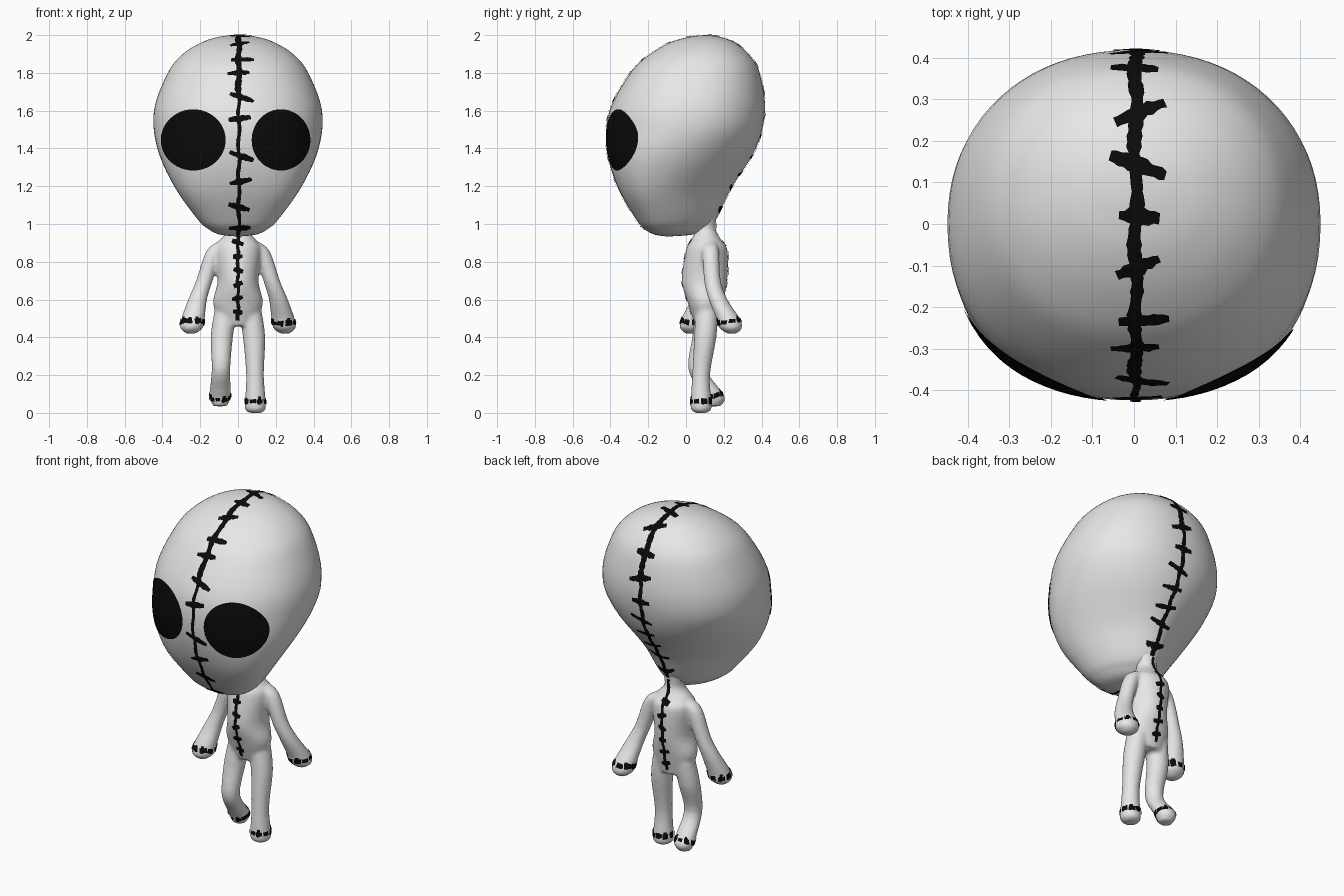
import bpy, bmesh, math, random
from mathutils import Vector
from mathutils.bvhtree import BVHTree

if "Cube" in bpy.data.objects:
    bpy.data.objects.remove(bpy.data.objects["Cube"])

random.seed(4)


def material(name, v):
    m = bpy.data.materials.new(name)
    m.diffuse_color = (v, v, v, 1)
    m.use_nodes = True
    m.node_tree.nodes["Principled BSDF"].inputs["Base Color"].default_value = m.diffuse_color
    return m


CLOTH = material("pale grey cloth", 0.8)
BLACK = material("black thread", 0.003)


def make_object(name, bm, mat):
    me = bpy.data.meshes.new(name)
    bm.to_mesh(me)
    bm.free()
    ob = bpy.data.objects.new(name, me)
    bpy.context.collection.objects.link(ob)
    me.materials.append(mat)
    for p in me.polygons:
        p.use_smooth = True
    return ob


def smooth_rows(rows, sub):
    """Catmull-Rom resampling of a table of rows."""
    out = []
    for i in range(len(rows) - 1):
        a, b, c, d = rows[max(i - 1, 0)], rows[i], rows[i + 1], rows[min(i + 2, len(rows) - 1)]
        for k in range(sub):
            t = k / sub
            out.append([q + t / 2 * (r - p + t * (2 * p - 5 * q + 4 * r - s + t * (3 * (q - r) + s - p)))
                        for p, q, r, s in zip(a, b, c, d)])
    return out + [list(rows[-1])]


def ellipse(row, a):
    x, y, z, rx, ry = row
    return x + rx * math.cos(a), y + ry * math.sin(a), z


def head_section(row, a):
    """Low down, the face side is broad and square and the nape side narrow."""
    x, y, z, rx, ry = row
    k = min(1, max(0, (1.5 - z) / .35))
    c, s = math.cos(a), math.sin(a)
    shift = -.3 * ry * k
    n = 2.15 + .55 * k if s < 0 else 2.15 - .5 * k
    r = ry + shift if s < 0 else ry - shift
    return (x + rx * math.copysign(abs(c) ** (2 / n), c),
            y + shift + r * math.copysign(abs(s) ** (2 / n), s), z)


def loft(bm, rows, seg=32, sub=4, section=ellipse):
    """Skin a stack of horizontal sections: x, y, z, radius x, radius y."""
    rings = [[bm.verts.new(section(row, math.tau * k / seg)) for k in range(seg)]
             for row in smooth_rows(rows, sub)]
    faces = [bm.faces.new((r0[k], r0[(k + 1) % seg], r1[(k + 1) % seg], r1[k]))
             for r0, r1 in zip(rings, rings[1:]) for k in range(seg)]
    faces += [bm.faces.new(rings[0]), bm.faces.new(rings[-1])]
    bmesh.ops.recalc_face_normals(bm, faces=faces)


def slices(*table):
    """z, half width, front y, back y  ->  loft rows."""
    return [(0, (f + b) / 2, z, w, (b - f) / 2) for z, w, f, b in table]


def limb(*table):
    """x, y, z, radius  ->  loft rows."""
    return [(x, y, z, r, r) for x, y, z, r in table]


# Head: big egg leaning back at the crown
bm = bmesh.new()
loft(bm, slices(
    (.935, .02, -.11, -.07), (.945, .1, -.17, .04), (.975, .16, -.222, .1), (1.03, .218, -.268, .158),
    (1.2, .338, -.365, .245), (1.4, .427, -.42, .37), (1.6, .445, -.405, .418),
    (1.8, .372, -.295, .39), (1.9, .292, -.19, .332), (1.965, .185, -.075, .25),
    (1.993, .09, .03, .17), (2, .005, .095, .105)), 80, 5, head_section)
head = make_object("head", bm, CLOTH)

# Body: torso with neck, arms and legs, fused into one skin
bm = bmesh.new()
loft(bm, slices(
    (1.06, .075, .03, .165), (.97, .055, .05, .158), (.91, .10, .025, .19),
    (.86, .122, 0, .22), (.7, .108, -.022, .218), (.58, .132, .01, .195), (.46, .09, .05, .17)))
# Arms: same shape on both sides, one swung back and one forward
for side, swing in ((1, 1), (-1, -.72)):
    loft(bm, limb(*[(side * x, .115 + swing * dy, z, r) for x, dy, z, r in (
        (.08, .01, .905, .03), (.125, .015, .855, .044), (.178, .025, .7, .044),
        (.214, .055, .6, .05), (.238, .108, .5, .062), (.246, .122, .45, .06), (.248, .128, .42, .025))]))
# Straight leg
loft(bm, limb((.065, .11, .54, .06), (.085, .102, .4, .059), (.09, .08, .2, .047),
              (.092, .08, .05, .056), (.092, .08, .015, .052), (.092, .08, 0, .03)))
# Bent leg, foot trailing behind
loft(bm, limb((-.065, .11, .54, .06), (-.086, .092, .4, .059), (-.09, .06, .235, .049),
              (-.094, .128, .12, .056), (-.095, .153, .075, .055), (-.095, .148, .035, .036)))
body = make_object("body", bm, CLOTH)
rm = body.modifiers.new("fuse", 'REMESH')
rm.mode = 'VOXEL'
rm.voxel_size = 0.01
rm.use_smooth_shade = True
sm = body.modifiers.new("soften", 'SMOOTH')
sm.factor = 0.5
sm.iterations = 5

bpy.context.view_layer.update()
deps = bpy.context.evaluated_depsgraph_get()
head_tree = BVHTree.FromObject(head, deps)
body_tree = BVHTree.FromObject(body, deps)


def decal(bm, tree, ray, grid):
    """Thin plate: drop a grid of (u, v) points on a surface along ray(u, v)."""
    rows = []
    for line in grid:
        row = []
        for u, v in line:
            o, d = (Vector(q) for q in ray(u, v))
            co, no, _, _ = tree.ray_cast(o, d)
            if co is None:
                row.append(None)
                continue
            if no.dot(d) < 0:
                no = -no
            row.append((bm.verts.new(co + no * 0.004), d))
        rows.append(row)
    for r0, r1 in zip(rows, rows[1:]):
        for k in range(len(r0) - 1):
            q = (r0[k], r0[k + 1], r1[k + 1], r1[k])
            if None not in q:
                f = bm.faces.new([v for v, _ in q])
                f.normal_update()
                if f.normal.dot(q[0][1]) < 0:
                    f.normal_flip()


def strip(bm, tree, ray, p0, p1, half, wobble=0.0, taper=0.0):
    """Ragged stroke from p0 to p1 in (u, v) space."""
    a, b = Vector(p0), Vector(p1)
    n = max(4, int((b - a).length / 0.012))
    side = (b - a).normalized().orthogonal()
    grid = []
    for i in range(n + 1):
        t = i / n
        h = half * (1 - taper * abs(2 * t - 1)) * random.uniform(0.8, 1.2)
        c = a.lerp(b, t) + side * wobble * math.sin(t * 31)
        grid.append([c + side * h * s / 2 for s in range(-2, 3)])
    decal(bm, tree, ray, grid)


# Eyes: two large black discs laid on the face
for name, cx, rx in (("left_eye", -.235, .17), ("right_eye", .226, .154)):
    bm = bmesh.new()
    decal(bm, head_tree, lambda u, v: ((u, 0, v), (0, -1, 0)),
          [[(cx + rx * j / 10 * math.cos(math.tau * k / 48), 1.445 + .0161 * j * math.sin(math.tau * k / 48))
            for k in range(49)] for j in [0.01] + list(range(1, 11))])
    make_object(name, bm, BLACK)


# Head seam: line over the crown, u is sideways, v is degrees from the crown / 115
def head_ray(u, v):
    a = math.radians(v * 115)
    return (u, 0, 1.47), (0, math.sin(a), math.cos(a))


bm = bmesh.new()
for d0, d1, half in ((-168, -60, .010), (-60, 60, .016), (60, 163, .012)):
    strip(bm, head_tree, head_ray, (.004, d0 / 115), (.004, d1 / 115), half, .004)
# Cross stitches: angle from the crown and slant, both in degrees
for deg, slant in ((-155, 0), (-141, -4), (-123, 3), (-105, -6), (-78, 2), (-62, -6), (-42, 1),
                   (-30, 1), (-12, 5), (2, -1), (15, -5), (29, 6), (45, -1), (60, 4), (76, 0),
                   (92, -5), (108, 1), (125, 4), (140, -3), (155, 2)):
    x0, x1 = -random.uniform(.035, .06), random.uniform(.05, .085)
    strip(bm, head_tree, head_ray, (x0, (deg - slant / 2) / 115), (x1, (deg + slant / 2) / 115), .02, .002, .45)
make_object("head_stitches", bm, BLACK)

# Torso seams, front and back
bm = bmesh.new()
for side in (-1, 1):
    def torso_ray(u, v):
        return (u, 0.1, v), (0, side, 0)
    strip(bm, body_tree, torso_ray, (0, .96 if side < 0 else 1.02), (0, .49), .009, .003)
    for i in range(6):
        z = .9 - i * .073
        s = random.uniform(-.012, .012)
        strip(bm, body_tree, torso_ray, (-random.uniform(.02, .032), z - s),
              (random.uniform(.018, .032), z + s), .016, 0, .4)
make_object("torso_stitches", bm, BLACK)

# Ragged stitch bands round hands and feet: centre, slope along y
bm = bmesh.new()
for cx, cy, cz, tilt in ((.24, .226, .485, .15), (-.24, .032, .48, -.1), (.091, .08, .06, 0),
                         (-.094, .145, .088, .4)):
    def limb_ray(u, v):
        a = u / .055
        return (cx, cy, cz + v), (math.cos(a), math.sin(a), tilt * math.sin(a))
    for k in range(9):
        u = k / 9 * math.tau * .055
        strip(bm, body_tree, limb_ray, (u, 0), (u + random.uniform(.026, .038), random.uniform(-.006, .006)),
              random.uniform(.009, .017))
        if k % 2:
            strip(bm, body_tree, limb_ray, (u + .01, -.016), (u + .014, random.uniform(.018, .028)), .008)
make_object("limb_stitches", bm, BLACK)
